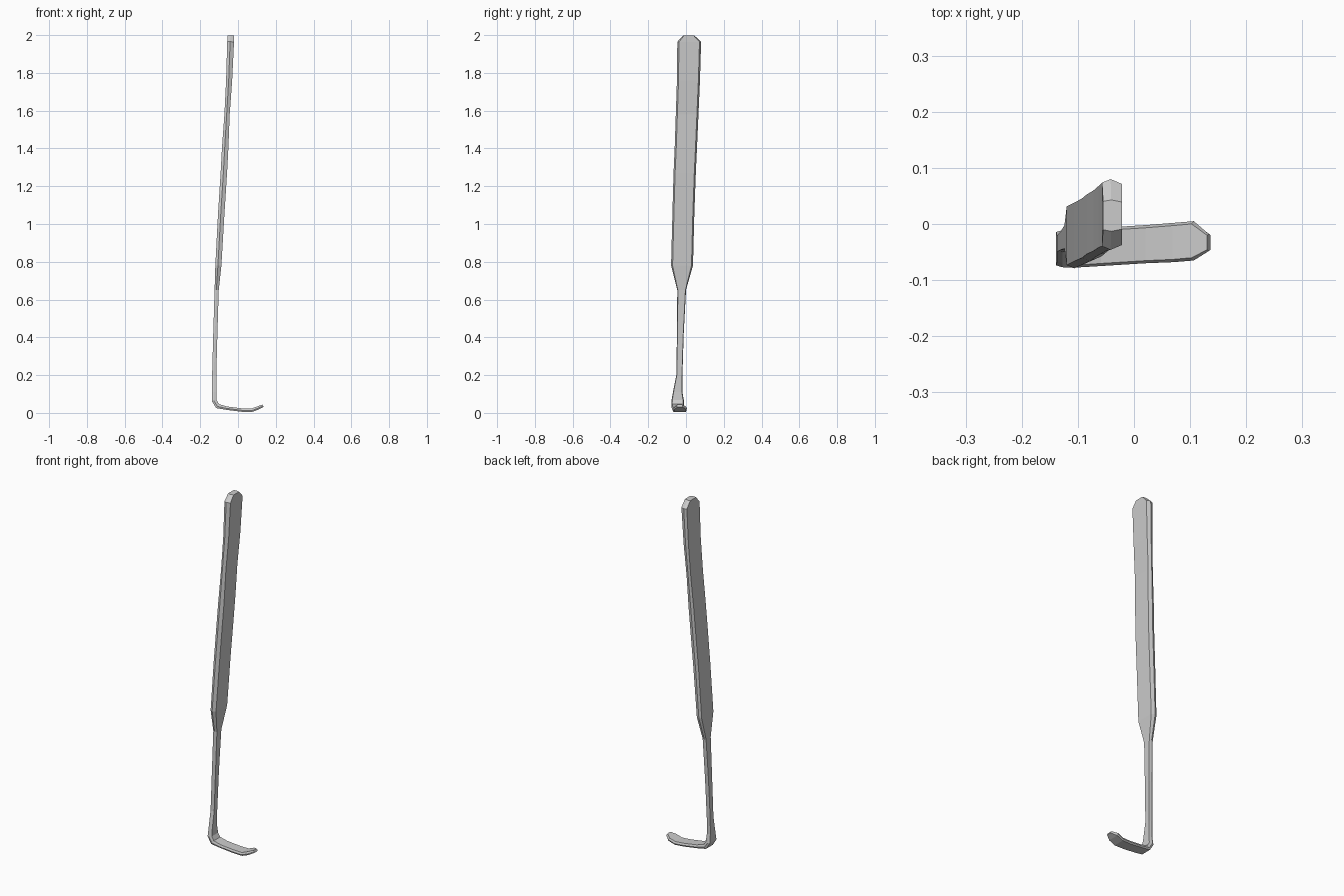
import bpy, bmesh
from math import radians, cos, sin
from mathutils import Vector

# Six-sided section with slightly pointed edges: (across width, through thickness)
PROFILE = [(1, -0.15), (0.86, 1), (-0.86, 1), (-1, -0.15), (-0.9, -1), (0.9, -1)]


def loft(name, stations):
    """Each station: x, y, z, half width, half thickness, tilt of the face normal."""
    bm = bmesh.new()
    rings = []
    for x, y, z, w, t, a in stations:
        n = Vector((cos(radians(a)), 0, sin(radians(a))))
        c = Vector((x, y, z))
        rings.append([bm.verts.new(c + Vector((0, u * w, 0)) + n * (v * t))
                      for u, v in PROFILE])
    k = len(PROFILE)
    for r, s in zip(rings, rings[1:]):
        for i in range(k):
            j = (i + 1) % k
            bm.faces.new((r[i], r[j], s[j], s[i]))
    bm.faces.new(rings[0])
    bm.faces.new(rings[-1])
    bmesh.ops.recalc_face_normals(bm, faces=bm.faces)
    mesh = bpy.data.meshes.new(name)
    bm.to_mesh(mesh)
    bm.free()
    obj = bpy.data.objects.new(name, mesh)
    bpy.context.collection.objects.link(obj)
    return obj


# Stations where neighbouring parts meet
neck = (-0.113, -0.023, 0.65, 0.023, 0.011, -3)
heel = (-0.126, -0.044, 0.11, 0.025, 0.011, 0)

# Wide flat grip, slightly uneven, with a clipped top
loft("handle", [
    neck,
    (-0.104, -0.021, 0.78, 0.058, 0.016, -3),
    (-0.089, -0.014, 1.05, 0.058, 0.017, -3),
    (-0.075, -0.007, 1.27, 0.059, 0.017, -3),
    (-0.068, -0.001, 1.40, 0.059, 0.017, -3),
    (-0.058, 0.006, 1.58, 0.060, 0.014, -3),
    (-0.047, 0.013, 1.76, 0.061, 0.016, -3),
    (-0.039, 0.017, 1.965, 0.063, 0.018, -2),
    (-0.038, 0.015, 1.999, 0.028, 0.017, 0),
])

# Thin shank
loft("shank", [
    neck,
    (-0.120, -0.030, 0.42, 0.018, 0.011, -2),
    (-0.126, -0.035, 0.20, 0.016, 0.011, -1),
    heel,
])

# Bent blade with an upturned tip
loft("hook", [
    heel,
    (-0.126, -0.044, 0.065, 0.033, 0.013, 12),
    (-0.108, -0.044, 0.036, 0.034, 0.013, 55),
    (-0.060, -0.041, 0.025, 0.034, 0.009, 83),
    (0.020, -0.036, 0.015, 0.034, 0.009, 85),
    (0.070, -0.033, 0.013, 0.035, 0.009, 96),
    (0.106, -0.030, 0.026, 0.035, 0.009, 112),
    (0.133, -0.033, 0.038, 0.015, 0.007, 115),
])
